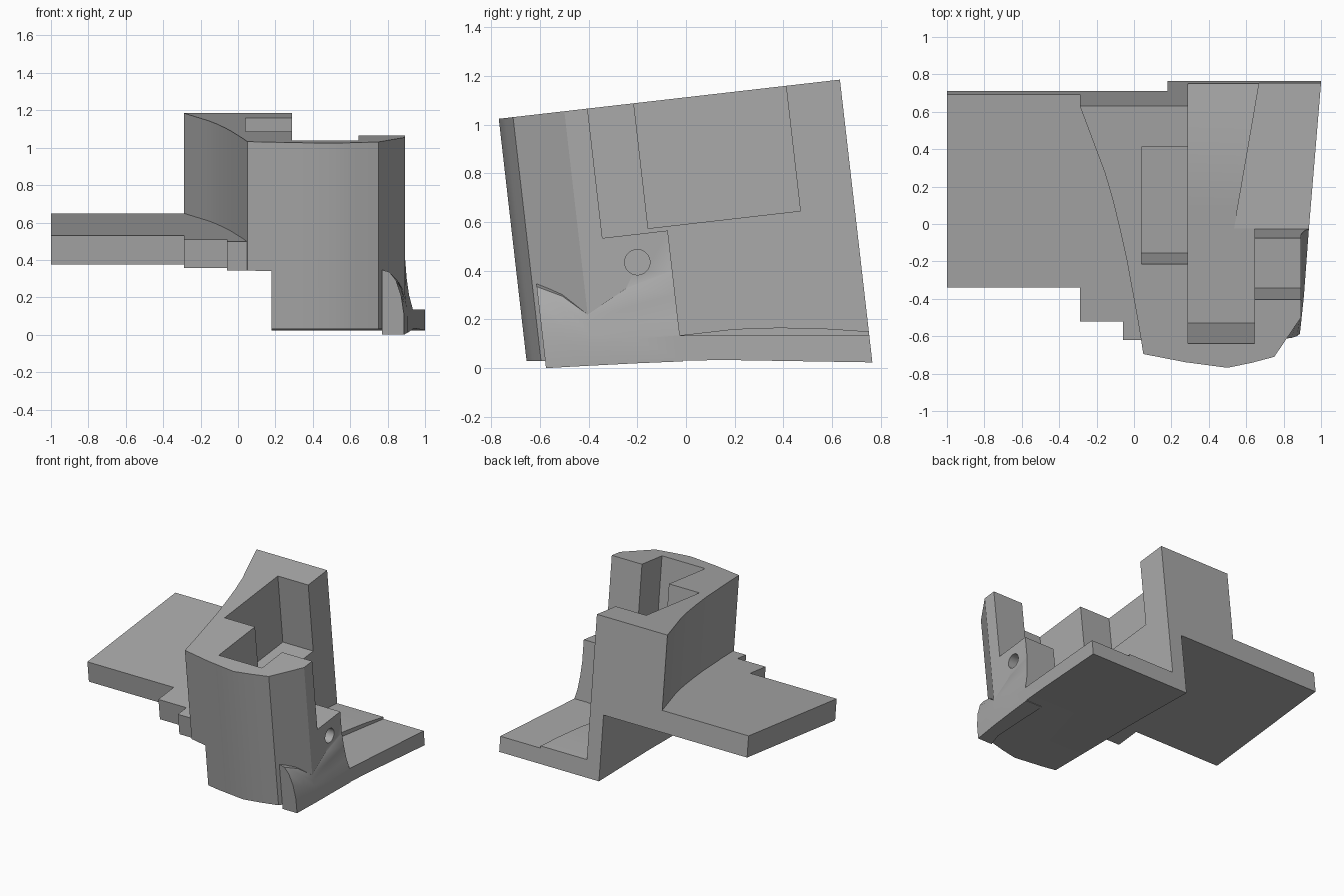
import bpy, bmesh, math
from mathutils import Matrix

if "Cube" in bpy.data.objects:
    bpy.data.objects.remove(bpy.data.objects["Cube"])

TILT = math.atan2(0.114, 0.9935)
C, S = math.cos(TILT), math.sin(TILT)

grey = bpy.data.materials.new("plain_grey")
grey.diffuse_color = (0.40, 0.40, 0.40, 1)
grey.use_nodes = True
grey.node_tree.nodes["Principled BSDF"].inputs["Base Color"].default_value = grey.diffuse_color


def local_w(u, z):
    """Height in the untilted frame of a point at depth u and final height z."""
    return (z - u * S) / C


def make(name, bm):
    bmesh.ops.recalc_face_normals(bm, faces=bm.faces)
    me = bpy.data.meshes.new(name)
    bm.to_mesh(me)
    bm.free()
    ob = bpy.data.objects.new(name, me)
    bpy.context.collection.objects.link(ob)
    me.materials.append(grey)
    return ob


def loft(name, rings):
    """Closed solid through rings of equal point count."""
    bm = bmesh.new()
    vs = [[bm.verts.new(p) for p in r] for r in rings]
    n = len(vs[0])
    for a, b in zip(vs, vs[1:]):
        for i in range(n):
            j = (i + 1) % n
            bm.faces.new((a[i], a[j], b[j], b[i]))
    bm.faces.new(vs[0])
    bm.faces.new(vs[-1])
    return make(name, bm)


def prism_up(name, pts, lo, hi):
    return loft(name, [[(x, u, w) for x, u in pts] for w in (lo, hi)])


def prism_side(name, pts, lo, hi):
    return loft(name, [[(x, u, w) for u, w in pts] for x in (lo, hi)])


def box(name, x, u, w):
    return prism_up(name, [(x[0], u[0]), (x[1], u[0]), (x[1], u[1]), (x[0], u[1])], *w)


def combine(target, tool, op):
    m = target.modifiers.new("bool", 'BOOLEAN')
    m.operation, m.object, m.solver = op, tool, 'EXACT'
    dg = bpy.context.evaluated_depsgraph_get()
    me = bpy.data.meshes.new_from_object(target.evaluated_get(dg))
    target.modifiers.clear()
    target.data = me
    bpy.data.objects.remove(tool)


# Main body: curved left wall, faceted front, flaring right flange
left = [(-.29, .763), (-.222, .58), (-.155, .40), (-.112, .25), (-.075, .097),
        (-.04, -.06), (-.01, -.225), (.022, -.40), (.05, -.573)]
front = [(.275, -.617), (.5, -.647), (.63, -.62), (.75, -.588)]
right = [(.893, -.376), (.893, -.01), (.935, -.01), (1.0, .763)]
body = prism_up("bracket_body", left + front + right, -.3, 1.105)

# Left underside step and level bottom
combine(body, box("cut_step", (-1, .18), (-1, 1), (-1, .411)), 'DIFFERENCE')
bottom = [(-1, local_w(-1, .028)), (.2, local_w(.2, .033)), (1, local_w(1, .02)), (1, -1), (-1, -1)]
combine(body, prism_side("cut_bottom", bottom, -.5, 1.5), 'DIFFERENCE')

# Inner channel, open to the back and right
combine(body, box("cut_channel", (.29, .645), (-.517, .1), (.137, 2)), 'DIFFERENCE')
floor = [(-.01, .137), (.217, .137), (.4, .122), (.6, .094), (.763, .064), (1, .02), (1, 2), (-.01, 2)]
combine(body, prism_side("cut_floor", floor, .29, 1.5), 'DIFFERENCE')

# Slightly lower outer floor along a slanted line
low = loft("cut_low_floor", [
    [(.535, -.008, .1365), (1.5, -.008, .1365), (1.5, -.008, 2), (.535, -.008, 2)],
    [(.71, 1, .021), (1.5, 1, .021), (1.5, 1, 2), (.71, 1, 2)]])
combine(body, low, 'DIFFERENCE')

# Shelf over the side block, and side pocket in the tall wall
combine(body, box("cut_shelf", (.6, 1.5), (-.28, .1), (.57, 2)), 'DIFFERENCE')
combine(body, box("cut_pocket", (.04, .35), (-.089, .54), (.588, 2)), 'DIFFERENCE')

# Left plate with stepped front edge
plate = [(-1, .763), (-1, -.278), (-.29, -.278), (-.29, -.459), (-.06, -.459),
         (-.06, -.559), (.12, -.559), (.12, .763)]
combine(body, prism_up("left_plate", plate, .411, .566), 'UNION')

# Rounded foot that blends from a bulge in front into a hollow flare
sections = [
    (-.571, .77, .0, [(.77, .347), (.81, .335), (.845, .29), (.872, .21), (.887, .11)], .888),
    (-.47, .80, .006, [(.82, .305), (.85, .295), (.872, .25), (.888, .17), (.898, .10)], .898),
    (-.376, .80, .011, [(.88, .235), (.893, .22), (.897, .18), (.902, .14), (.908, .10)], .908),
    (-.2, .80, .02, [(.88, .36), (.894, .33), (.90, .25), (.908, .18), (.921, .12)], .921),
    (-.01, .80, .028, [(.88, .47), (.894, .40), (.902, .30), (.915, .21), (.935, .135)], .935)]
rings = []
for u, inner, base, curve, outer in sections:
    pts = [(inner, base)] + [(inner, curve[0][1])] * (inner < curve[0][0]) + curve + [(outer, base)]
    if inner >= curve[0][0]:
        pts.insert(1, (inner, curve[0][1] * .5))
    rings.append([(x, u, local_w(u, z)) for x, z in pts])
combine(body, loft("foot", rings), 'UNION')

# Cross hole in the side block
hole = [(-.149 + .052 * math.cos(i * math.tau / 32), .455 + .052 * math.sin(i * math.tau / 32))
        for i in range(32)]
combine(body, prism_side("cut_hole", hole, .6, 1.2), 'DIFFERENCE')

# Lean the whole part back and shade
body.data.transform(Matrix.Rotation(TILT, 4, 'X'))
bpy.ops.object.select_all(action='DESELECT')
body.select_set(True)
bpy.context.view_layer.objects.active = body
bpy.ops.object.shade_smooth_by_angle(angle=math.radians(25))
